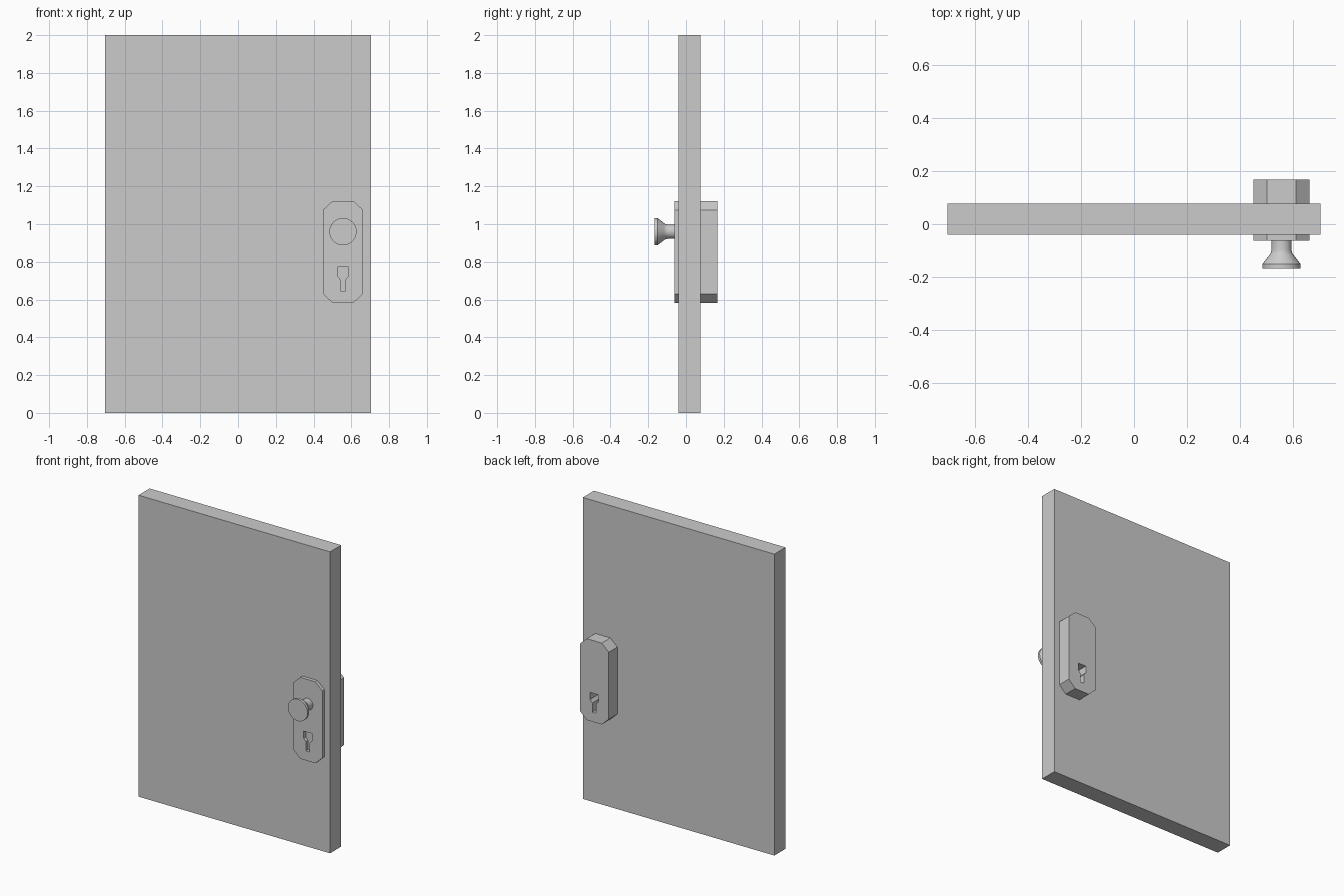
import bpy, bmesh, math
from mathutils import Matrix

cube = bpy.data.objects.get("Cube")
if cube:
    bpy.data.objects.remove(cube, do_unlink=True)

GREY = (0.6, 0.6, 0.6, 1.0)
grey = bpy.data.materials.new("plain grey")
grey.use_nodes = True
grey.diffuse_color = GREY
grey.node_tree.nodes["Principled BSDF"].inputs["Base Color"].default_value = GREY

FRONT, BACK = -0.039, 0.078      # door faces
LOCK_X = 0.556                   # centre line of the lock


def add_object(name, bm):
    bmesh.ops.recalc_face_normals(bm, faces=bm.faces)
    mesh = bpy.data.meshes.new(name)
    bm.to_mesh(mesh)
    bm.free()
    mesh.materials.append(grey)
    obj = bpy.data.objects.new(name, mesh)
    bpy.context.collection.objects.link(obj)
    return obj


def prism(name, outline, y0, y1):
    """Extrude an (x, z) outline from y0 to y1."""
    bm = bmesh.new()
    face = bm.faces.new([bm.verts.new((x, y0, z)) for x, z in outline])
    ext = bmesh.ops.extrude_face_region(bm, geom=[face])["geom"]
    verts = [v for v in ext if isinstance(v, bmesh.types.BMVert)]
    bmesh.ops.translate(bm, verts=verts, vec=(0, y1 - y0, 0))
    return add_object(name, bm)


def mirrored(half):
    """Complete a right-hand half outline about the lock centre line."""
    return ([(LOCK_X + x, z) for x, z in half]
            + [(LOCK_X - x, z) for x, z in reversed(half)])


# Door slab
w = 0.703
prism("door_panel", [(-w, 0), (w, 0), (w, 2), (-w, 2)], FRONT, BACK)

# Lock plates with a keyhole cut through to the door
plate = mirrored([(0.055, 0.582), (0.106, 0.63), (0.106, 1.075), (0.055, 1.122)])
keyhole = mirrored([(0.014, 0.645), (0.014, 0.706), (0.03, 0.725), (0.03, 0.772)])

for name, y0, y1 in (("front_lock_plate", -0.062, FRONT),
                     ("back_lock_case", BACK, 0.168)):
    lock = prism(name, plate, y0, y1)
    cutter = prism("keyhole_cutter", keyhole, y0 - 0.01, y1 + 0.01)
    cutter.hide_render = True
    cut = lock.modifiers.new("keyhole", 'BOOLEAN')
    cut.operation = 'DIFFERENCE'
    cut.solver = 'EXACT'
    cut.object = cutter
    bpy.context.view_layer.objects.active = lock
    bpy.ops.object.modifier_apply(modifier=cut.name)
    bpy.data.objects.remove(cutter, do_unlink=True)

# Turned knob: (radius, y) profile spun about the y axis
profile = [(0, -0.168), (0.072, -0.168), (0.072, -0.151), (0.046, -0.117),
           (0.040, -0.108), (0.038, -0.098), (0.038, -0.06)]
bm = bmesh.new()
points = [bm.verts.new((r, y, 0)) for r, y in profile]
edges = [bm.edges.new(pair) for pair in zip(points, points[1:])]
bmesh.ops.spin(bm, geom=points + edges, cent=(0, 0, 0), axis=(0, 1, 0),
               angle=math.tau, steps=32)
bmesh.ops.remove_doubles(bm, verts=bm.verts, dist=0.0001)
bmesh.ops.transform(bm, matrix=Matrix.Translation((LOCK_X, 0, 0.96)), verts=bm.verts)
knob = add_object("door_knob", bm)
bpy.ops.object.select_all(action='DESELECT')
knob.select_set(True)
bpy.context.view_layer.objects.active = knob
bpy.ops.object.shade_smooth_by_angle(angle=math.radians(35))
